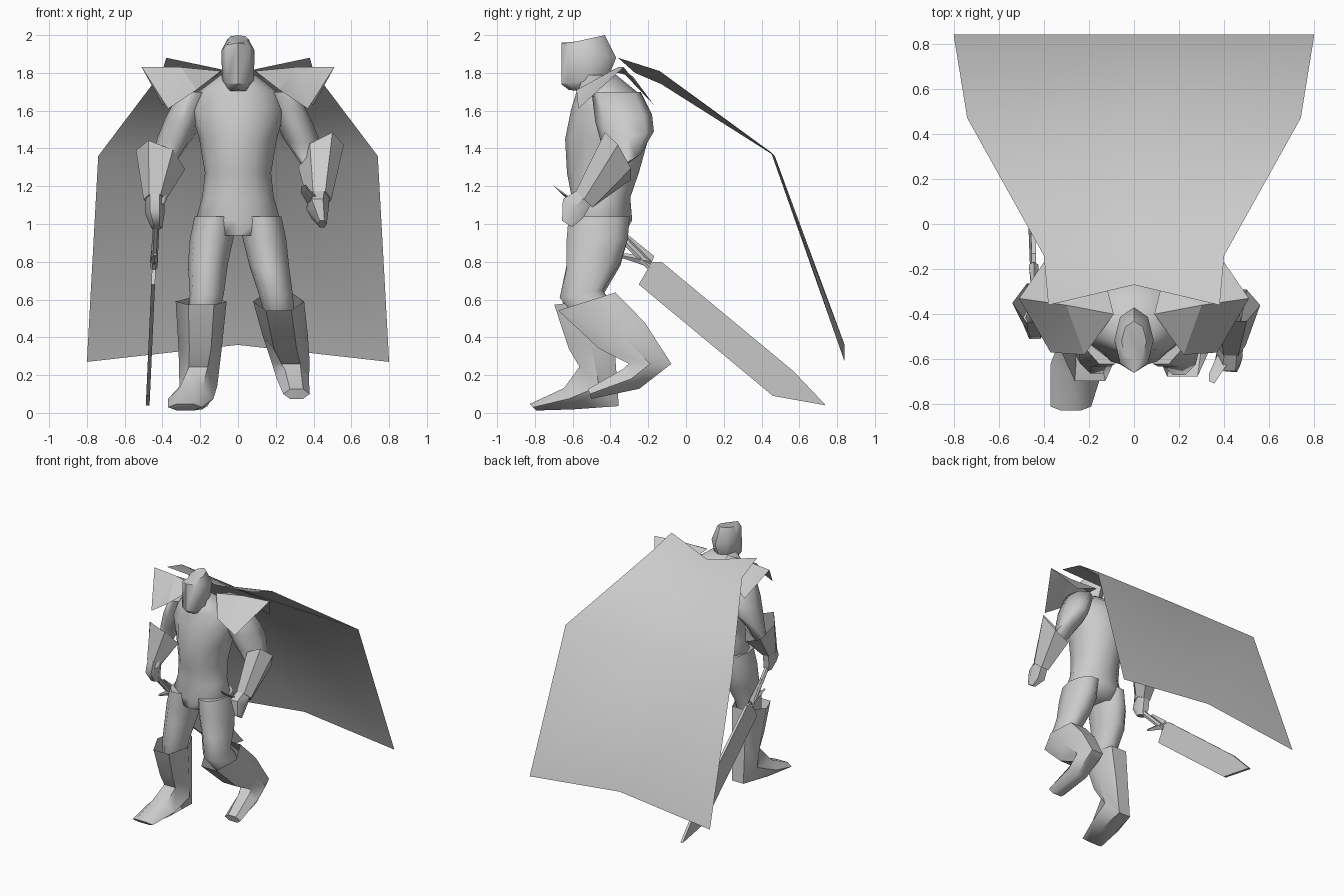
import bpy, bmesh
from math import sin, cos, pi, radians
from mathutils import Vector


def make(name, verts, faces, angle=50):
    me = bpy.data.meshes.new(name)
    me.from_pydata(verts, [], faces)
    bm = bmesh.new()
    bm.from_mesh(me)
    bmesh.ops.recalc_face_normals(bm, faces=bm.faces)
    bm.to_mesh(me)
    bm.free()
    ob = bpy.data.objects.new(name, me)
    bpy.context.collection.objects.link(ob)
    bpy.ops.object.select_all(action='DESELECT')
    ob.select_set(True)
    bpy.context.view_layer.objects.active = ob
    bpy.ops.object.shade_smooth_by_angle(angle=radians(angle))
    return ob


def loft(name, stations, n=8, open_start=False, angle=50):
    """Station: centre x, y, z, half width, half depth vector (dy, dz), optional side tilt."""
    verts, faces = [], []
    for x, y, z, w, dy, dz, *tilt in stations:
        side = Vector((w, 0, tilt[0] if tilt else 0))
        depth = Vector((0, dy, dz))
        for i in range(n):
            a = 2 * pi * i / n
            verts.append(Vector((x, y, z)) + side * cos(a) + depth * sin(a))
    for s in range(len(stations) - 1):
        for i in range(n):
            j = (i + 1) % n
            faces.append((s*n + i, s*n + j, s*n + n + j, s*n + n + i))
    if not open_start:
        faces.append(tuple(range(n)))
    faces.append(tuple(range(len(verts) - n, len(verts))))
    return make(name, verts, faces, angle)


# Torso and head
loft("torso", [
    (0, -.47, .94, .16, .14, 0), (0, -.455, 1.02, .225, .17, 0),
    (0, -.45, 1.14, .19, .155, 0), (0, -.44, 1.27, .175, .19, 0),
    (0, -.42, 1.45, .205, .22, 0), (0, -.41, 1.6, .25, .2, 0),
    (0, -.42, 1.7, .21, .16, 0), (0, -.47, 1.79, .09, .1, 0)], 12, angle=70)
loft("head", [
    (0, -.54, 1.70, .05, .08, -.01), (0, -.535, 1.76, .085, .125, .02),
    (0, -.515, 1.92, .087, .145, -.04), (0, -.52, 1.98, .055, .09, .02)], 8, angle=45)

# Arms: near-mirrored upper arms, separate forearm poses
for side, word in ((1, "left"), (-1, "right")):
    wrist = (.43, -.54, 1.14, .05, .04, .04) if side > 0 else (.43, -.43, 1.12, .05, .06, .02)
    arm = [(.22, -.37, 1.70, .09, .13, 0), (.29, -.33, 1.56, .095, .15, .02),
           (.33, -.31, 1.46, .095, .14, .03), (.40, -.32, 1.32, .065, .08, .05), wrist]
    loft(word + "_arm", [(side * s[0],) + s[1:] for s in arm], 8, angle=70)

loft("left_gauntlet", [(.44, -.36, 1.36, .12, -.08, .11, .06),
                       (.43, -.54, 1.13, .065, -.05, .05)], 6, True)
loft("right_gauntlet", [(-.41, -.35, 1.34, .13, -.10, .09, -.05),
                        (-.44, -.43, 1.13, .06, -.06, .03)], 6, True)
loft("left_hand", [(.43, -.53, 1.15, .055, -.04, .04), (.42, -.60, 1.08, .06, -.06, .06),
                   (.445, -.63, 1.00, .025, -.03, .02)], 6)
loft("left_thumb", [(.41, -.58, 1.11, .04, -.03, .03), (.35, -.68, 1.18, .02, -.03, .03)], 5)
loft("right_hand", [(-.44, -.43, 1.14, .05, -.06, .02), (-.44, -.45, 1.05, .05, -.07, .02),
                    (-.43, -.43, .98, .03, -.04, .01)], 6)

# Legs
loft("right_leg", [(-.12, -.46, 1.04, .11, .17, 0), (-.14, -.47, .92, .115, .17, 0),
                   (-.16, -.49, .78, .105, .15, 0), (-.165, -.55, .63, .09, .12, 0),
                   (-.19, -.54, .48, .08, .09, 0)], 10, angle=70)
loft("left_leg", [(.12, -.46, 1.04, .11, .17, 0), (.14, -.47, .92, .115, .17, 0),
                  (.165, -.49, .78, .105, .15, .02), (.20, -.555, .63, .09, .12, .02),
                  (.22, -.47, .52, .08, .09, .05)], 10, angle=70)

# Boots: open cuff, ankle, heel bend, toe
loft("right_boot", [(-.195, -.55, .59, .135, .17, .02), (-.20, -.50, .35, .115, .14, .01),
                    (-.21, -.46, .14, .10, .12, -.12), (-.25, -.62, .075, .12, .03, -.065),
                    (-.28, -.81, .03, .09, .02, -.02)], 6, True)
loft("left_boot", [(.215, -.525, .59, .135, .175, .055), (.25, -.34, .41, .12, .14, .08),
                   (.28, -.19, .26, .10, .13, 0), (.29, -.29, .18, .085, .05, -.06),
                   (.31, -.51, .10, .07, .01, -.03)], 6, True)

# Shoulder pads: flared plates rising to an outer tip
for side, word in ((1, "left"), (-1, "right")):
    pts = [(.09, -.40, 1.81), (.22, -.58, 1.71), (.37, -.57, 1.61),
           (.51, -.33, 1.83), (.40, -.17, 1.63), (.12, -.28, 1.78), (.30, -.36, 1.83)]
    make(word + "_shoulder_pad", [(side * x, y, z) for x, y, z in pts],
         [(i, (i + 1) % 6, 6) for i in range(6)], 30)

# Cape: one sheet, edge and centre point per row
rows = [(.38, -.36, 1.88, -.27, 1.80), (.40, -.14, 1.81, -.13, 1.74),
        (.74, .47, 1.36, .45, 1.38), (.80, .84, .27, .84, .36)]
verts = []
for x, y, z, yc, zc in rows:
    verts += [(-x, y, z), (0, yc, zc), (x, y, z)]
make("cape", verts, [(3*r + c, 3*r + c + 1, 3*r + c + 4, 3*r + c + 3)
                     for r in range(3) for c in range(2)], 60)

# Sword: thin blade, grip and two guard prongs
outline = [(-.18, .80), (-.13, .80), (.57, .22), (.74, .04), (.46, .09), (-.25, .68)]
verts = [(-.435 - .045 * (1 - z) + dx, y, z) for dx in (-.01, .01) for y, z in outline]
make("sword_blade", verts, [tuple(range(6)), tuple(range(6, 12))] +
     [(i, (i + 1) % 6, (i + 1) % 6 + 6, i + 6) for i in range(6)], 30)
loft("sword_grip", [(-.43, -.48, 1.07, .018, .012, .016),
                    (-.445, -.19, .77, .018, .012, .016)], 6)
for y, z in ((-.32, .94), (-.37, .84)):
    loft("guard_prong", [(-.44, y, z, .008, .006, .008),
                         (-.445, -.18, .80, .022, .012, .03)], 4)
